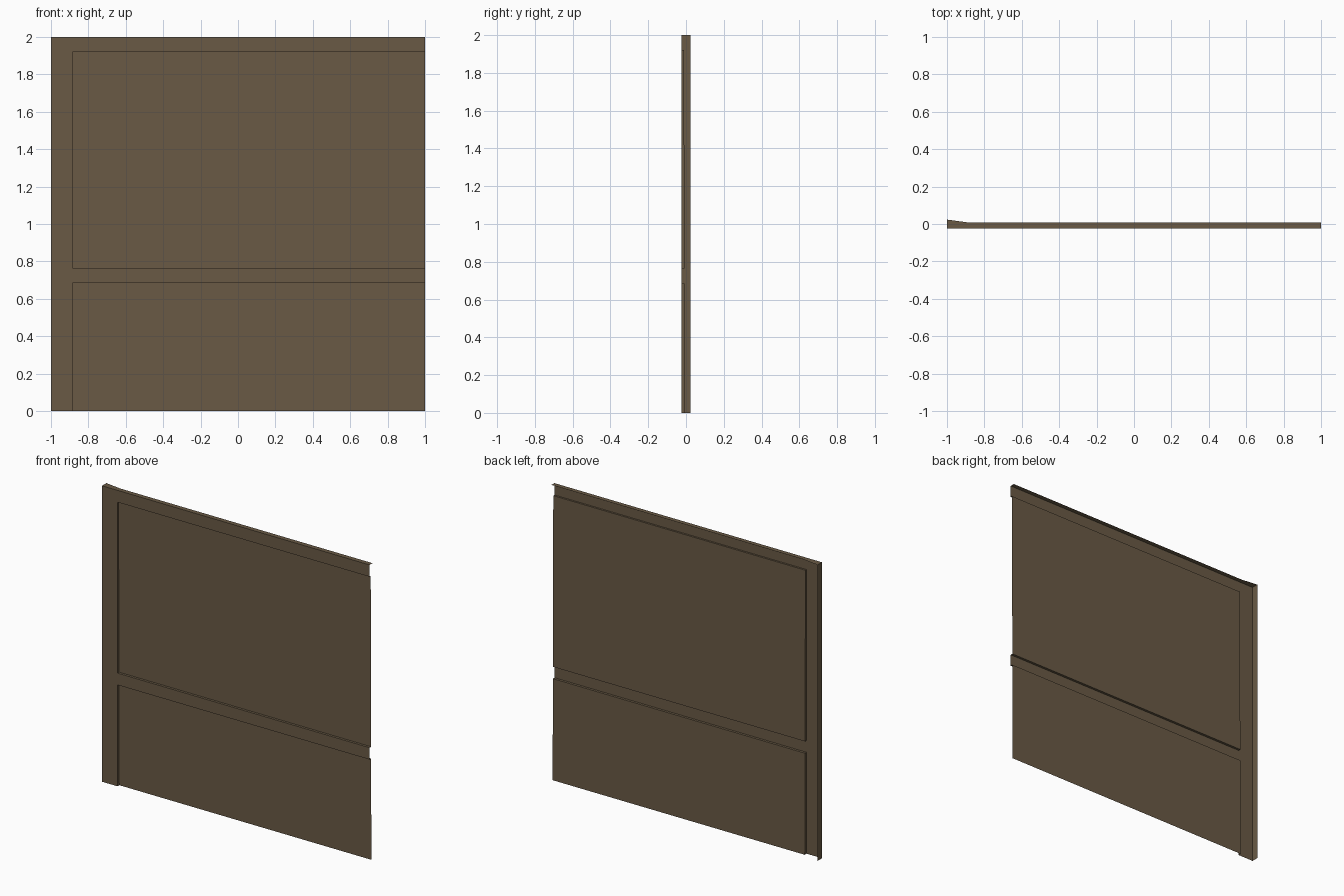
import bpy, bmesh

if "Cube" in bpy.data.objects:
    bpy.data.objects.remove(bpy.data.objects["Cube"])

# One flat wood colour
wood = bpy.data.materials.new("brown wood")
wood.diffuse_color = (0.142, 0.102, 0.060, 1.0)
wood.use_nodes = True
wood.node_tree.nodes["Principled BSDF"].inputs["Base Color"].default_value = wood.diffuse_color

FRONT, EDGE, BACK = -0.0235, 0.008, 0.0235   # frame face, top lip, outer edge
X0, X1, X2 = -1.0, -0.885, 1.0               # outer edge, post edge, open end
PANELS = {                                   # z low, z high, y low, y high
    "lower_panel": (0.0, 0.685, -0.004, -0.007),
    "upper_panel": (0.765, 1.92, -0.007, -0.011),
}


def sheet(name, polygons):
    """Open sheet object from a few polygons, welded at shared corners."""
    bm = bmesh.new()
    for poly in polygons:
        bm.faces.new([bm.verts.new(p) for p in poly])
    bmesh.ops.remove_doubles(bm, verts=bm.verts, dist=1e-5)
    mesh = bpy.data.meshes.new(name)
    bm.to_mesh(mesh)
    bm.free()
    mesh.materials.append(wood)
    ob = bpy.data.objects.new(name, mesh)
    bpy.context.collection.objects.link(ob)
    return ob


def facing(xa, xb, za, zb):
    """Flat piece of the frame's front face."""
    return [(xa, FRONT, za), (xb, FRONT, za), (xb, FRONT, zb), (xa, FRONT, zb)]


# Frame: post and two rails in one front plane, plus outer side and top lip
levels = [0.0, 0.685, 0.765, 1.92, 2.0]
frame = [facing(X0, X1, a, b) for a, b in zip(levels, levels[1:])]
frame += [facing(X1, X2, 0.765 - 0.08, 0.765), facing(X1, X2, 1.92, 2.0)]
frame.append([(X0, BACK, 0), (X0, FRONT, 0), (X0, FRONT, 2), (X0, BACK, 2)])
frame.append([(X0, FRONT, 2), (X1, FRONT, 2), (X2, FRONT, 2),
              (X2, EDGE, 2), (X1, EDGE, 2), (X0, BACK, 2)])
sheet("door_frame", frame)

# Recessed panels, leaning slightly, with their reveals back to the frame
for name, (za, zb, ya, yb) in PANELS.items():
    faces = [
        [(X1, ya, za), (X2, ya, za), (X2, yb, zb), (X1, yb, zb)],
        [(X1, FRONT, za), (X1, ya, za), (X1, yb, zb), (X1, FRONT, zb)],
        [(X1, yb, zb), (X2, yb, zb), (X2, FRONT, zb), (X1, FRONT, zb)],
    ]
    if za > 0:  # ledge on top of the middle rail
        faces.append([(X1, FRONT, za), (X2, FRONT, za), (X2, ya, za), (X1, ya, za)])
    sheet(name, faces)
